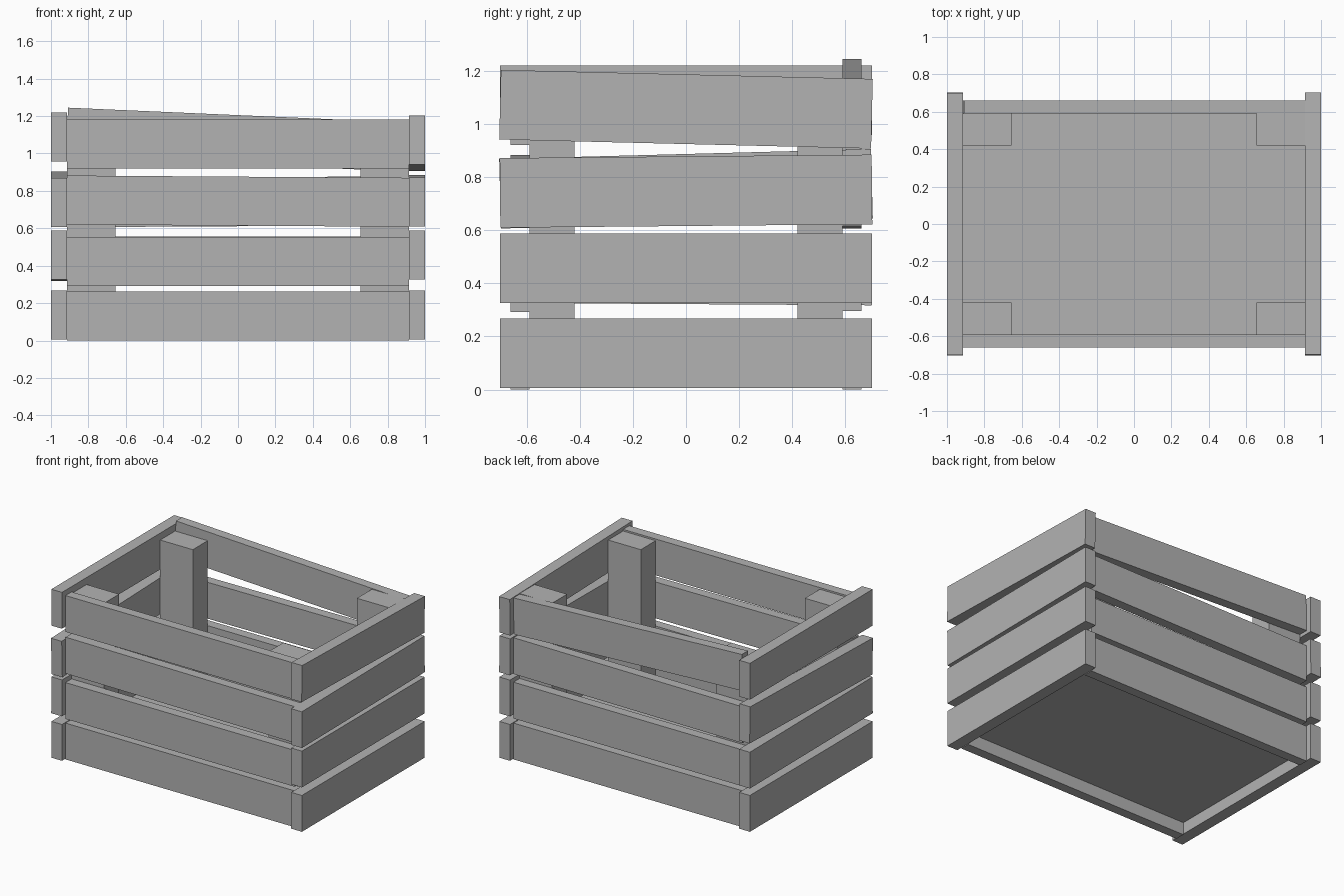
import bpy
import math

cube = bpy.data.objects.get("Cube")
if cube:
    bpy.data.objects.remove(cube, do_unlink=True)

# Single flat grey for the whole crate
grey = bpy.data.materials.new("plain_grey")
grey.use_nodes = True
COLOUR = (0.45, 0.45, 0.45, 1)
grey.diffuse_color = COLOUR
grey.node_tree.nodes["Principled BSDF"].inputs["Base Color"].default_value = COLOUR


def box(name, centre, size, rotation=(0, 0, 0)):
    bpy.ops.mesh.primitive_cube_add(size=1, location=centre, rotation=rotation)
    ob = bpy.context.object
    ob.name = name
    ob.scale = size
    bpy.ops.object.transform_apply(location=False, rotation=False, scale=True)
    ob.data.materials.append(grey)
    return ob


HEIGHT = 0.262      # slat height
LONG = 1.83         # front and back slat length
SHORT = 1.4         # side slat length


def long_slat(name, y, left_z, right_z):
    """Slat along x; z values are the bottom edge at the -x and +x ends."""
    tilt = math.atan2(right_z - left_z, LONG)
    box(name, (0, y, (left_z + right_z + HEIGHT) / 2),
        (LONG, 0.07, HEIGHT), (0, -tilt, 0))


def side_slat(name, x, front_z, back_z):
    """Slat along y; z values are the bottom edge at the -y and +y ends."""
    tilt = math.atan2(back_z - front_z, SHORT)
    box(name, (x, 0, (front_z + back_z + HEIGHT) / 2),
        (0.085, SHORT, HEIGHT), (tilt, 0, 0))


# Slats, bottom row to top row, some nailed on slightly crooked
front = [(0.0, 0.0), (0.292, 0.292), (0.62, 0.608), (0.92, 0.92)]
back = [(0.0, 0.0), (0.295, 0.295), (0.606, 0.616), (0.983, 0.903)]
plus_x = [(0.005, 0.005), (0.325, 0.325), (0.609, 0.622), (0.941, 0.907)]
minus_x = [(0.005, 0.005), (0.326, 0.317), (0.606, 0.643), (0.958, 0.958)]
for row in range(4):
    long_slat(f"front_slat_{row + 1}", -0.625, *front[row])
    long_slat(f"back_slat_{row + 1}", 0.625, *back[row])
    side_slat(f"left_slat_{row + 1}", 0.9575, *plus_x[row])
    side_slat(f"right_slat_{row + 1}", -0.9575, *minus_x[row])

# Raised floor panel
box("floor_panel", (0, 0, 0.125), (LONG, 1.18, 0.07))

# Corner posts standing on the floor
for sx, side in ((-1, "right"), (1, "left")):
    for sy, end in ((-1, "front"), (1, "back")):
        box(f"{end}_{side}_post", (sx * 0.785, sy * 0.505, 0.665),
            (0.26, 0.17, 1.01))
